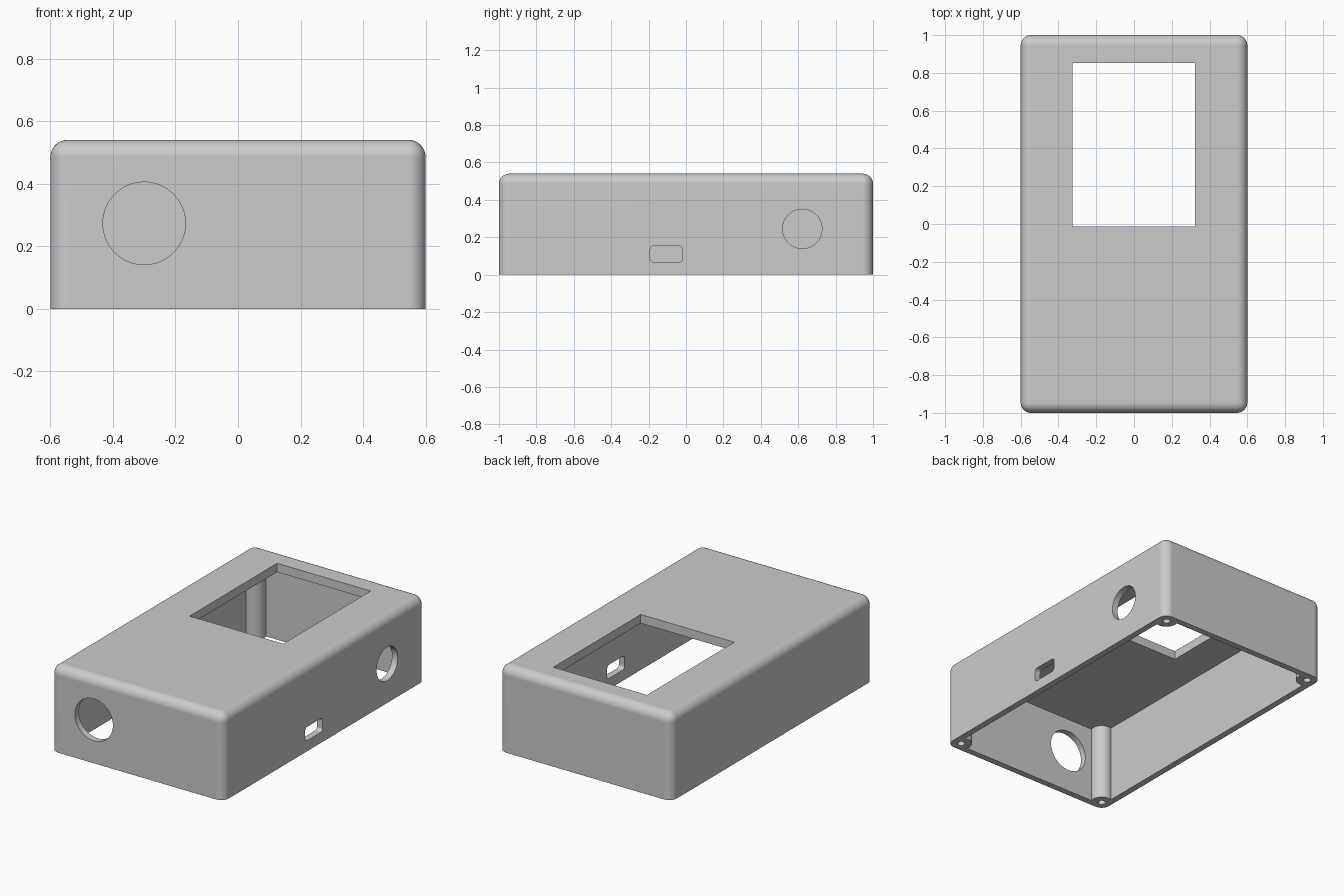
import bpy, bmesh, math
from mathutils import Matrix, Vector

if "Cube" in bpy.data.objects:
    bpy.data.objects.remove(bpy.data.objects["Cube"], do_unlink=True)

W, L, H = 1.2, 2.0, 0.54      # outer size
WALL, ROOF, FILLET = 0.04, 0.055, 0.055
POST_INSET, POST_R, SCREW_R = 0.06, 0.065, 0.022

grey = bpy.data.materials.new("plain grey")
grey.use_nodes = True
COLOUR = (0.6, 0.6, 0.6, 1)
grey.diffuse_color = COLOUR
grey.node_tree.nodes["Principled BSDF"].inputs["Base Color"].default_value = COLOUR


def finish(name, bm):
    bmesh.ops.recalc_face_normals(bm, faces=bm.faces)
    mesh = bpy.data.meshes.new(name)
    bm.to_mesh(mesh)
    bm.free()
    mesh.materials.append(grey)
    ob = bpy.data.objects.new(name, mesh)
    bpy.context.collection.objects.link(ob)
    return ob


def box(name, low, high, radius=0, pick=None, segments=8):
    """Box between two corners; edges chosen by pick are rounded."""
    low, high = Vector(low), Vector(high)
    bm = bmesh.new()
    bmesh.ops.create_cube(bm, size=1)
    for v in bm.verts:
        v.co = (low + high) / 2 + v.co * (high - low)
    if radius:
        edges = [e for e in bm.edges if pick(e)]
        bmesh.ops.bevel(bm, geom=edges, offset=radius, segments=segments,
                        profile=0.5, affect='EDGES')
    return finish(name, bm)


def cylinder(name, centre, radius, depth, axis='Z', sides=64):
    turn = {'X': Matrix.Rotation(math.pi / 2, 4, 'Y'),
            'Y': Matrix.Rotation(math.pi / 2, 4, 'X'),
            'Z': Matrix.Identity(4)}[axis]
    bm = bmesh.new()
    bmesh.ops.create_cone(bm, cap_ends=True, segments=sides, radius1=radius,
                          radius2=radius, depth=depth,
                          matrix=Matrix.Translation(centre) @ turn)
    return finish(name, bm)


def cut(target, cutter):
    """Subtract the cutter from the target and discard it."""
    mod = target.modifiers.new("cut", 'BOOLEAN')
    mod.operation, mod.solver, mod.object = 'DIFFERENCE', 'EXACT', cutter
    bpy.context.view_layer.objects.active = target
    bpy.ops.object.modifier_apply(modifier=mod.name)
    bpy.data.objects.remove(cutter, do_unlink=True)


# Outer shell: every edge rounded except around the open bottom
case = box("enclosure_case", (-W / 2, -L / 2, 0), (W / 2, L / 2, H), FILLET,
           lambda e: max(v.co.z for v in e.verts) > 0.01)

# Cavity, notched at the corners so that round screw posts remain
cavity = box("cavity_cutter", (WALL - W / 2, WALL - L / 2, -0.1),
             (W / 2 - WALL, L / 2 - WALL, H - ROOF))
corners = [(sx * (W / 2 - POST_INSET), sy * (L / 2 - POST_INSET))
           for sx in (-1, 1) for sy in (-1, 1)]
for x, y in corners:
    cut(cavity, cylinder("post", (x, y, H / 2), POST_R, 2))
cut(case, cavity)

# Screw holes up into the posts
for x, y in corners:
    cut(case, cylinder("screw_cutter", (x, y, 0.1), SCREW_R, 0.4, sides=32))

# Display window in the roof
cut(case, box("window_cutter", (-0.326, -0.014, 0.4), (0.324, 0.853, 0.7)))

# Round openings in the front and side walls
cut(case, cylinder("front_hole_cutter", (-0.3, -L / 2, 0.273), 0.132, 0.3, 'Y'))
cut(case, cylinder("side_hole_cutter", (W / 2, 0.622, 0.245), 0.105, 0.3, 'X'))

# Small port slot with rounded corners in the side wall
cut(case, box("port_cutter", (0.5, -0.192, 0.067), (0.7, -0.018, 0.153), 0.02,
              lambda e: abs(e.verts[0].co.x - e.verts[1].co.x) > 0.1, 5))

# Smooth curved faces, crisp corners, flat large faces
bpy.ops.object.select_all(action='DESELECT')
case.select_set(True)
bpy.context.view_layer.objects.active = case
bpy.ops.object.shade_smooth_by_angle(angle=math.radians(30))
weighted = case.modifiers.new("flat_faces", 'WEIGHTED_NORMAL')
weighted.keep_sharp = True
